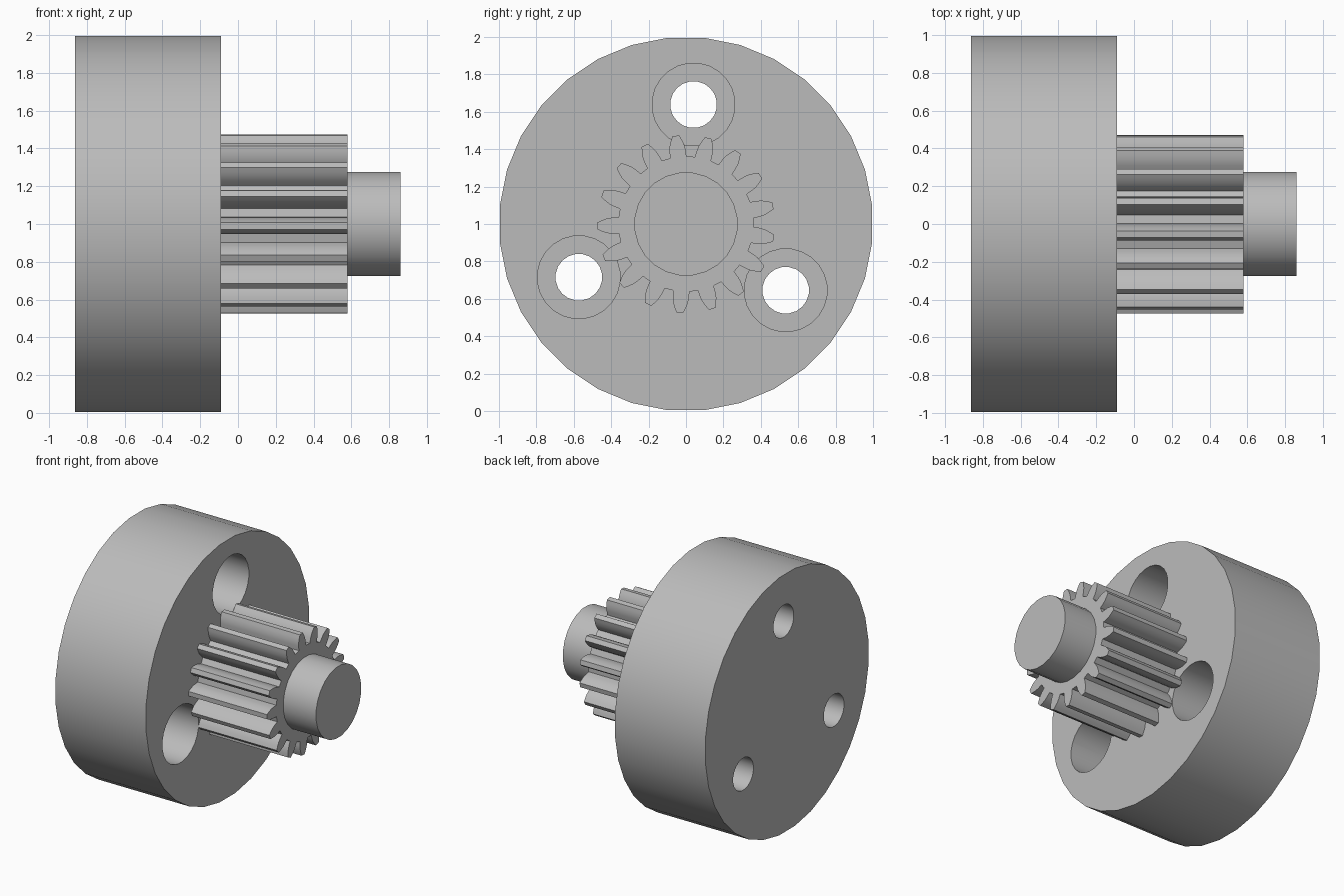
import bpy
import bmesh
from math import cos, sin, pi, radians

cube = bpy.data.objects.get("Cube")
if cube:
    bpy.data.objects.remove(cube, do_unlink=True)

grey = bpy.data.materials.new("plain grey metal")
grey.use_nodes = True
GREY = (0.5, 0.5, 0.5, 1)
grey.diffuse_color = GREY
grey.node_tree.nodes["Principled BSDF"].inputs["Base Color"].default_value = GREY

AXIS_Z = 1.0
BACK, FACE, GEAR_END, SHAFT_END = -0.863, -0.09, 0.58, 0.86


def circle(radius, sides, y=0, z=0):
    """Polygon in the y-z plane with a flat at the top."""
    angles = [2 * pi * (i + 0.5) / sides for i in range(sides)]
    return [(y + radius * cos(a), z + radius * sin(a)) for a in angles]


def prism(name, outline, x0, x1):
    """Extrude a y-z outline along x."""
    bm = bmesh.new()
    face = bm.faces.new([bm.verts.new((x0, y, AXIS_Z + z)) for y, z in outline])
    new = bmesh.ops.extrude_face_region(bm, geom=[face])["geom"]
    moved = [v for v in new if isinstance(v, bmesh.types.BMVert)]
    bmesh.ops.translate(bm, verts=moved, vec=(x1 - x0, 0, 0))
    bmesh.ops.recalc_face_normals(bm, faces=bm.faces)
    mesh = bpy.data.meshes.new(name)
    bm.to_mesh(mesh)
    bm.free()
    mesh.materials.append(grey)
    obj = bpy.data.objects.new(name, mesh)
    bpy.context.collection.objects.link(obj)
    return obj


def activate(obj):
    bpy.ops.object.select_all(action="DESELECT")
    obj.select_set(True)
    bpy.context.view_layer.objects.active = obj


def cut(target, cutter):
    cutter.hide_render = True
    activate(target)
    mod = target.modifiers.new("bore", "BOOLEAN")
    mod.operation = "DIFFERENCE"
    mod.solver = "EXACT"
    mod.object = cutter
    bpy.ops.object.modifier_apply(modifier=mod.name)
    bpy.data.objects.remove(cutter, do_unlink=True)


# Flange disc with three counterbored bolt holes
flange = prism("flange_disc", circle(1.0, 32), BACK, FACE)
for k in range(3):
    a = radians(86.4 + 120 * k)
    y, z = 0.64 * cos(a), 0.64 * sin(a)
    cut(flange, prism("bolt_hole_cutter", circle(0.125, 20, y, z), BACK - 0.1, FACE + 0.1))
    cut(flange, prism("counterbore_cutter", circle(0.222, 24, y, z), FACE - 0.35, FACE + 0.1))

# Spur gear: half a tooth as (radius, half width), mirrored and repeated
TEETH = 17
flank = [(0.362, 0.044), (0.398, 0.043), (0.425, 0.039), (0.452, 0.029), (0.475, 0.018)]
tooth = [(r, -w / r) for r, w in flank] + [(r, w / r) for r, w in reversed(flank)]
outline = []
for k in range(TEETH):
    mid = radians(-94) + 2 * pi * k / TEETH
    outline += [(r * cos(mid + a), r * sin(mid + a)) for r, a in tooth]
gear = prism("spur_gear", outline, FACE, GEAR_END)

# Plain shaft stub
shaft = prism("shaft_stub", circle(0.277, 24), GEAR_END, SHAFT_END)

for obj in (flange, gear, shaft):
    activate(obj)
    bpy.ops.object.shade_smooth_by_angle(angle=radians(25))
